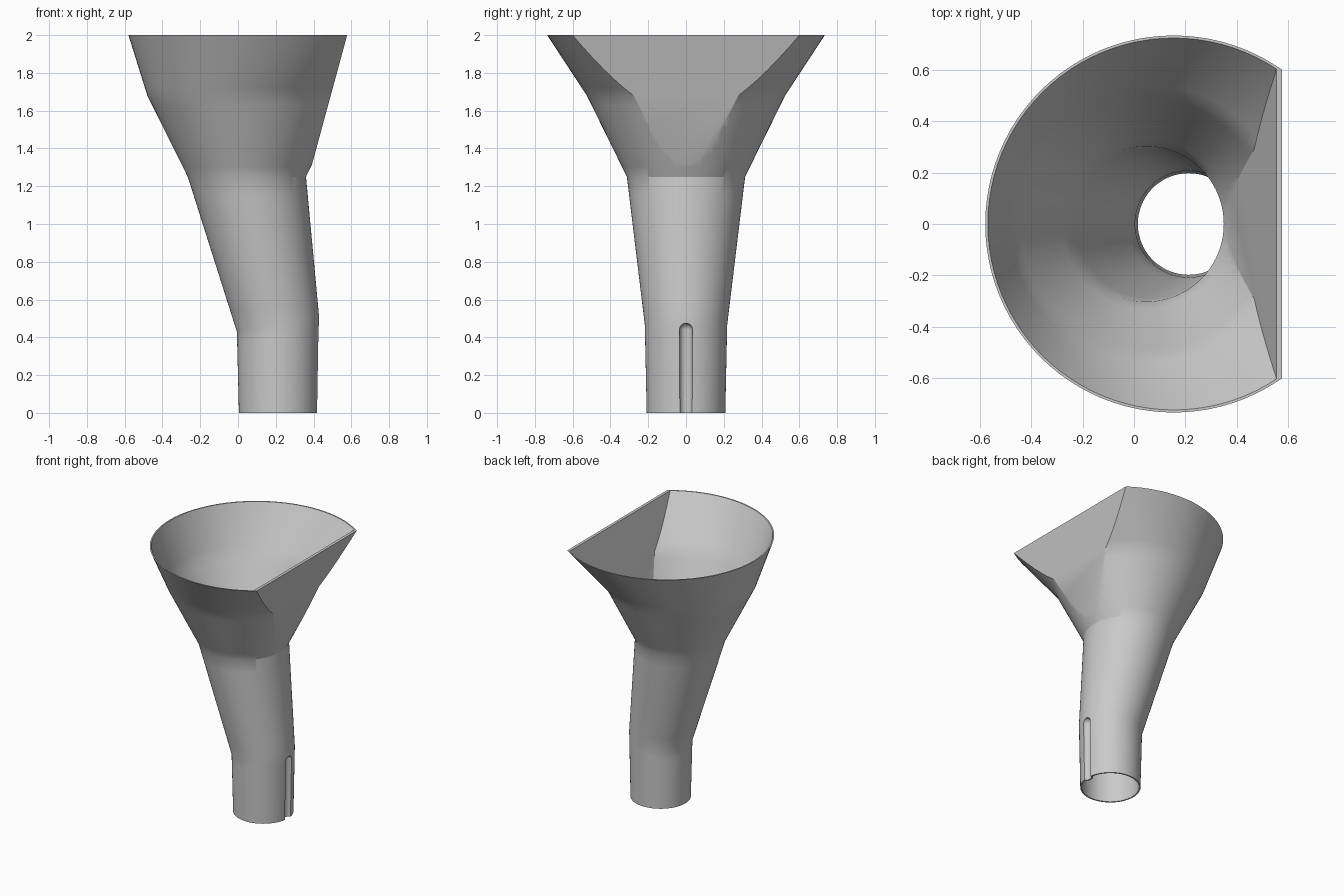
import bpy, bmesh, math
from mathutils import Matrix, Vector

cube = bpy.data.objects.get("Cube")
if cube:
    bpy.data.objects.remove(cube, do_unlink=True)

SEGMENTS = 96
STEPS = 8
WALL = 0.01
NECK = 1.25
# Round sections of the chute: height, centre x, radius, tilt of the ring
SECTIONS = [(0, 0.213, 0.208, 0), (0.465, 0.212, 0.218, 0.035),
            (NECK, 0.047, 0.313, 0), (1.68, 0.045, 0.525, 0), (2, 0.155, 0.735, 0)]

grey = bpy.data.materials.new("plain grey")
grey.use_nodes = True
colour = (0.59, 0.59, 0.59, 1)
grey.diffuse_color = colour
grey.node_tree.nodes["Principled BSDF"].inputs["Base Color"].default_value = colour


def make_object(name, bm):
    bmesh.ops.recalc_face_normals(bm, faces=bm.faces)
    mesh = bpy.data.meshes.new(name)
    bm.to_mesh(mesh)
    bm.free()
    mesh.materials.append(grey)
    obj = bpy.data.objects.new(name, mesh)
    bpy.context.collection.objects.link(obj)
    return obj


def subdivided(sections):
    """Straight steps between sections keep each cone evenly shaded."""
    result = [sections[0]]
    for a, b in zip(sections, sections[1:]):
        for k in range(1, STEPS + 1):
            result.append(tuple(p + (q - p) * k / STEPS for p, q in zip(a, b)))
    return result


def lofted_solid(name, sections, plane_x):
    """Capped loft through the rings; the hopper is cut by the sloping side plane."""
    bm = bmesh.new()
    rings = []
    for z, cx, r, tilt in subdivided(sections):
        angles = [math.tau * i / SEGMENTS for i in range(SEGMENTS)]
        rings.append([bm.verts.new((cx + r * math.cos(a), r * math.sin(a),
                                    z + tilt * math.cos(a))) for a in angles])
    for low, high in zip(rings, rings[1:]):
        for i in range(SEGMENTS):
            j = (i + 1) % SEGMENTS
            bm.faces.new((low[i], low[j], high[j], high[i]))
    bm.faces.new(rings[0][::-1])
    bm.faces.new(rings[-1])

    # Only the hopper above the neck is cut
    faces = [f for f in bm.faces if min(v.co.z for v in f.verts) > NECK - 0.001]
    edges = {e for f in faces for e in f.edges}
    verts = {v for f in faces for v in f.verts}
    cut = bmesh.ops.bisect_plane(bm, geom=list(verts) + list(edges) + faces,
                                 plane_co=(plane_x, 0, 2), plane_no=Vector((1, 0, -0.272)),
                                 clear_outer=True)
    rim = [e for e in cut["geom_cut"] if isinstance(e, bmesh.types.BMEdge)]
    bmesh.ops.contextual_create(bm, geom=rim)
    return make_object(name, bm)


def groove_rod(name, radius, top):
    """Upright rod with a rounded top, lying in the tube wall."""
    bm = bmesh.new()
    bmesh.ops.create_uvsphere(bm, u_segments=24, v_segments=12, radius=radius,
                              matrix=Matrix.Translation((0.428, 0, top - radius)))
    for v in bm.verts:
        if v.co.z < top - radius - 0.001:
            v.co.z = -0.1 + 0.1 * (v.co.z - top)
    return make_object(name, bm)


def subtract(target, cutter):
    mod = target.modifiers.new("cut", 'BOOLEAN')
    mod.operation = 'DIFFERENCE'
    mod.solver = 'EXACT'
    mod.object = cutter
    bpy.context.view_layer.objects.active = target
    bpy.ops.object.modifier_apply(modifier=mod.name)
    bpy.data.objects.remove(cutter, do_unlink=True)


# Outer body and the hollow inside it, run past both open ends
funnel = lofted_solid("funnel_chute", SECTIONS, 0.578)
inner = [(z, cx, r - WALL, t) for z, cx, r, t in SECTIONS]
inner.insert(0, (-0.1, 0.213, 0.208 - WALL, 0))
inner.append((2.1, 0.189, 0.801 - WALL, 0))
hollow = lofted_solid("hollow", inner, 0.556)

# Key groove pressed into the outlet: the wall bulges inward around it
subtract(hollow, groove_rod("groove_wall", 0.035 + WALL, 0.475 + WALL))
subtract(funnel, hollow)
subtract(funnel, groove_rod("groove", 0.035, 0.475))

# Smooth round walls, crisp rims and flat side
bpy.ops.object.select_all(action='DESELECT')
funnel.select_set(True)
bpy.context.view_layer.objects.active = funnel
bpy.ops.object.shade_smooth_by_angle(angle=math.radians(28))
